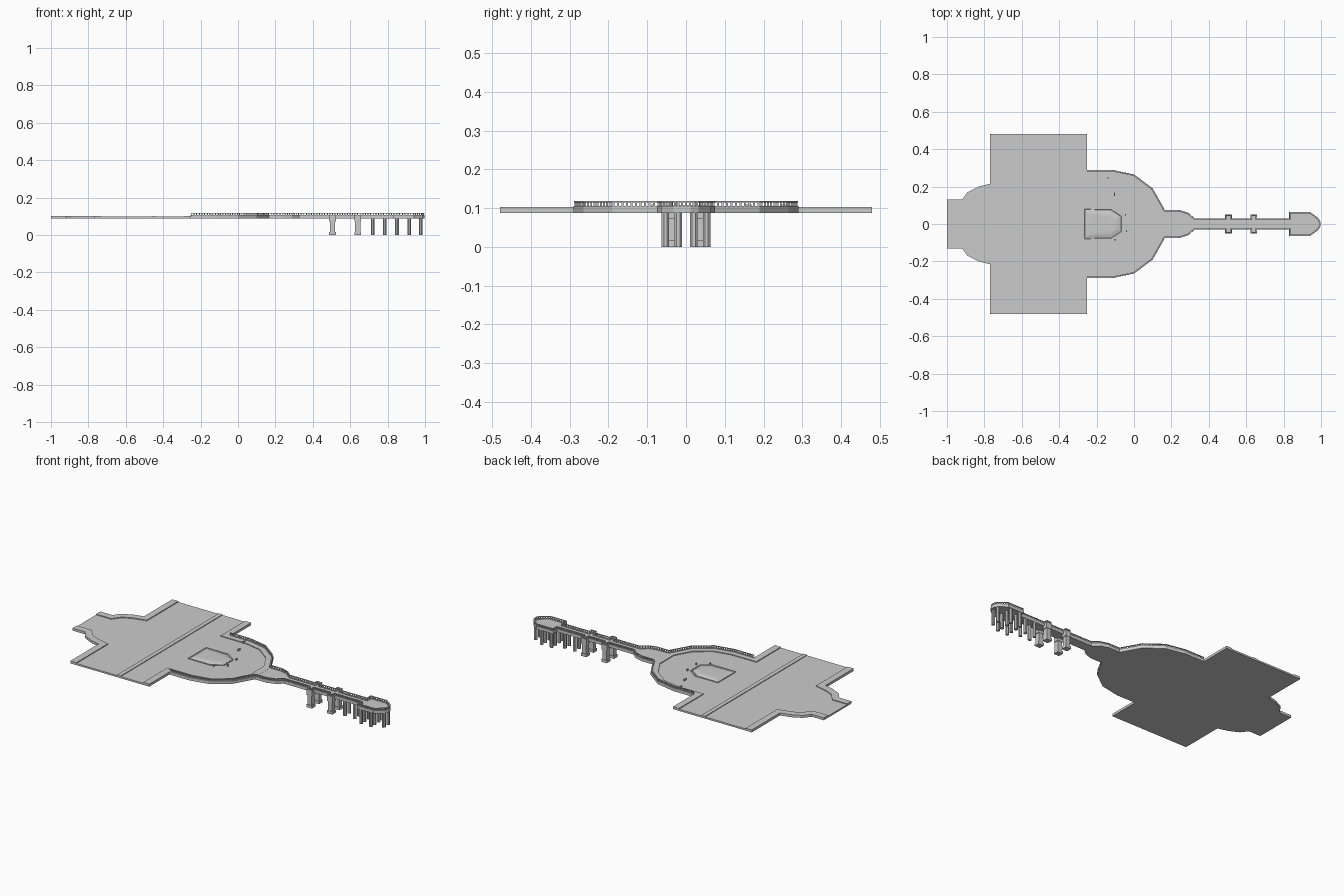
import bpy, bmesh, math
from mathutils import Vector

if "Cube" in bpy.data.objects:
    bpy.data.objects.remove(bpy.data.objects["Cube"])

GREY = (0.6, 0.6, 0.6, 1)
mat = bpy.data.materials.new("concrete grey")
mat.use_nodes = True
mat.diffuse_color = GREY
mat.node_tree.nodes["Principled BSDF"].inputs["Base Color"].default_value = GREY

BASE, ROAD, WALK, RAIL = 0.088, 0.098, 0.103, 0.118


def finish(name, bm):
    bmesh.ops.recalc_face_normals(bm, faces=bm.faces)
    mesh = bpy.data.meshes.new(name)
    bm.to_mesh(mesh)
    bm.free()
    mesh.materials.append(mat)
    obj = bpy.data.objects.new(name, mesh)
    bpy.context.collection.objects.link(obj)
    return obj


def add_prism(bm, points, z0, z1):
    """Upright prism over an outline; returns its top face."""
    low = [bm.verts.new((p[0], p[1], z0)) for p in points]
    high = [bm.verts.new((p[0], p[1], z1)) for p in points]
    bm.faces.new(low[::-1])
    n = len(points)
    for i in range(n):
        j = (i + 1) % n
        bm.faces.new((low[i], low[j], high[j], high[i]))
    return bm.faces.new(high)


def flip(points):
    return [(x, -y) for x, y in reversed(points)]


def offset(path, d):
    """Shift an open path to its right by d with mitred corners."""
    pts = [Vector(p) for p in path]
    dirs = [(b - a).normalized() for a, b in zip(pts, pts[1:])]
    norms = [Vector((t.y, -t.x)) for t in dirs]
    out = []
    for i, p in enumerate(pts):
        a, b = norms[max(i - 1, 0)], norms[min(i, len(norms) - 1)]
        out.append(tuple(p + (a + b) * d / (1 + a.dot(b))))
    return out


def band(path, d):
    return list(path) + offset(path, d)[::-1]


def prisms(name, outlines, z0, z1):
    bm = bmesh.new()
    for o in outlines:
        add_prism(bm, o, z0, z1)
    return finish(name, bm)


def rect(x, y, w, d):
    return [(x - w / 2, y - d / 2), (x + w / 2, y - d / 2),
            (x + w / 2, y + d / 2), (x - w / 2, y + d / 2)]


# Half outlines on the +y side
west = [(-1, .13), (-.92, .13), (-.89, .17), (-.83, .2), (-.77, .215), (-.77, .48)]
plaza = [(-.25, .29), (-.12, .29), (0, .265), (.1, .19), (.165, .075)]
pier = [(.165, .075), (.24, .075), (.29, .06), (.325, .03)]
for bay in (.505, .64):
    pier += [(bay - .018, .03), (bay - .018, .05), (bay + .018, .05), (bay + .018, .03)]
pier += [(.83, .03), (.83, .065), (.94, .065), (.985, .032), (.997, .012)]

# Road slab under everything
half = west + [(-.25, .48)] + plaza + pier[1:]
prisms("base_slab", [half + flip(half)], BASE, ROAD)

# Raised pavements beside the road and around the plaza
west_walk = band(west, .04)
prisms("west_pavement", [west_walk, flip(west_walk)], ROAD, WALK)
plaza_walk = band([(-.25, .48)] + plaza + [(.165, 0)], .04)
prisms("plaza_pavement", [plaza_walk, flip(plaza_walk)], ROAD, WALK)
prisms("pier_deck", [pier + flip(pier)], ROAD, WALK - .001)
prisms("road_median", [rect(-.45, 0, .025, .96)], ROAD, WALK - .001)

# Central island with a kerb and a low mound
island = [(-.27, .085), (-.12, .085), (-.06, .045)]
bm = bmesh.new()
top = add_prism(bm, island + flip(island), ROAD, WALK)
bmesh.ops.recalc_face_normals(bm, faces=bm.faces)
for thickness, depth in ((.008, 0), (.003, -.002), (.022, .005), (.014, .001)):
    bmesh.ops.inset_region(bm, faces=[top], thickness=thickness, depth=depth)
finish("central_island", bm)

# Balustrade following the whole seaward edge
edge = plaza + pier[1:]
edge = edge + flip(edge)
prisms("balustrade_plinth", [band(edge, .009)], WALK - .002, WALK + .003)
prisms("balustrade_handrail", [band(offset(edge, .001), .007)], RAIL - .003, RAIL)

bm = bmesh.new()
line = [Vector(p) for p in offset(edge, .0045)]
for a, b in zip(line, line[1:]):
    count = max(1, round((b - a).length / .014))
    for k in range(count):
        p = a.lerp(b, k / count)
        add_prism(bm, rect(p.x, p.y, .005, .005), WALK, RAIL - .002)
finish("balusters", bm)

# Heavy bay supports with spread feet and heads
bm = bmesh.new()
for x in (.505, .64):
    for side in (-1, 1):
        y = side * .034
        add_prism(bm, rect(x, y, .036, .034), 0, .016)
        add_prism(bm, rect(x, y, .028, .028), .016, .072)
        add_prism(bm, rect(x, y, .036, .032), .072, BASE)
finish("bay_supports", bm)

# Slender eight-sided piles under the pier and its head
bm = bmesh.new()
rows = {.72: (.02,), .785: (.02,), .85: (.02, .053), .915: (.02, .053), .977: (.02,)}
for x, offsets in rows.items():
    for y in offsets:
        for side in (-1, 1):
            ring = [(x + .0105 * math.cos(math.tau * (k + .5) / 8),
                     side * y + .0105 * math.sin(math.tau * (k + .5) / 8)) for k in range(8)]
            add_prism(bm, ring, 0, BASE)
finish("pier_piles", bm)

# Small bollards and benches on the plaza
bm = bmesh.new()
for x, y, d in ((-.14, .255, .022), (-.105, .16, .018), (-.045, .05, .008),
                (-.04, -.04, .008), (-.1, -.085, .008)):
    add_prism(bm, rect(x, y, .006, d), ROAD, WALK + .006)
finish("plaza_benches", bm)
